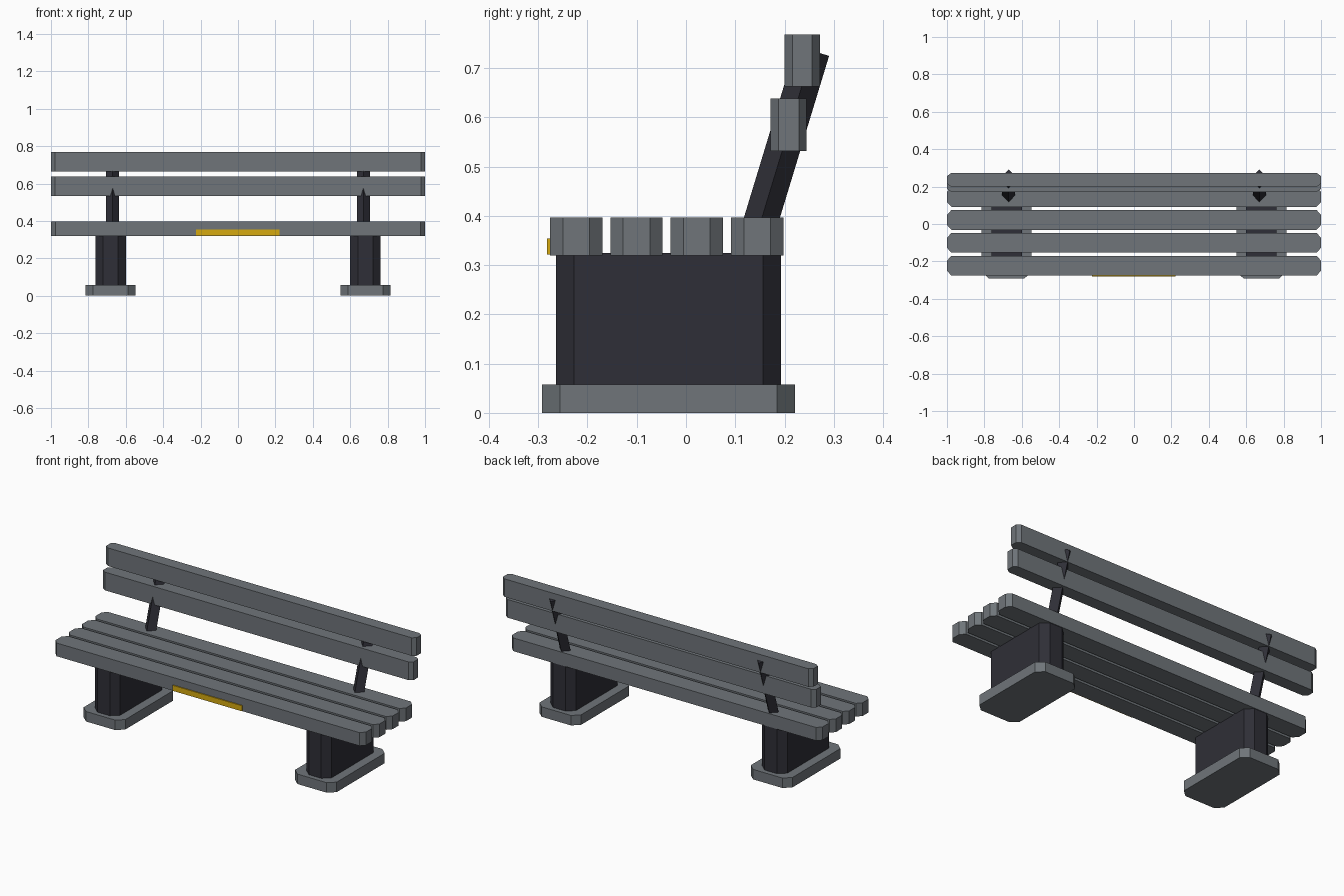
import bpy
import bmesh
from math import radians
from mathutils import Matrix, Vector

cube = bpy.data.objects.get("Cube")
if cube:
    bpy.data.objects.remove(cube, do_unlink=True)


def material(name, rgb):
    mat = bpy.data.materials.new(name)
    mat.use_nodes = True
    colour = (*rgb, 1)
    mat.diffuse_color = colour
    mat.node_tree.nodes["Principled BSDF"].inputs["Base Color"].default_value = colour
    return mat


grey = material("slate grey", (0.16, 0.178, 0.195))
dark = material("charcoal", (0.028, 0.028, 0.038))
yellow = material("golden yellow", (0.67, 0.4, 0.005))


def add_object(name, bm, mat):
    bmesh.ops.recalc_face_normals(bm, faces=bm.faces)
    mesh = bpy.data.meshes.new(name)
    bm.to_mesh(mesh)
    bm.free()
    mesh.materials.append(mat)
    obj = bpy.data.objects.new(name, mesh)
    bpy.context.collection.objects.link(obj)
    return obj


def block(name, mat, x, y, z, cut=(0, 0)):
    """Upright block between (min, max) limits, vertical corners cut off."""
    bm = bmesh.new()
    cx, cy = cut
    if cx:
        outline = [(x[0] + cx, y[0]), (x[1] - cx, y[0]), (x[1], y[0] + cy), (x[1], y[1] - cy),
                   (x[1] - cx, y[1]), (x[0] + cx, y[1]), (x[0], y[1] - cy), (x[0], y[0] + cy)]
    else:
        outline = [(x[0], y[0]), (x[1], y[0]), (x[1], y[1]), (x[0], y[1])]
    base = bm.faces.new([bm.verts.new((px, py, z[0])) for px, py in outline])
    top = bmesh.ops.extrude_face_region(bm, geom=[base], use_keep_orig=True)
    moved = [g for g in top["geom"] if isinstance(g, bmesh.types.BMVert)]
    bmesh.ops.translate(bm, verts=moved, vec=(0, 0, z[1] - z[0]))
    return add_object(name, bm, mat)


# Seat planks
for i in range(4):
    front = -0.276 + i * 0.1225
    block(f"seat_plank_{i + 1}", grey, (-1, 1), (front, front + 0.106), (0.32, 0.397), (0.024, 0.026))

# Backrest planks
block("lower_back_plank", grey, (-1, 1), (0.172, 0.245), (0.532, 0.638), (0.022, 0.016))
block("upper_back_plank", grey, (-1, 1), (0.2, 0.272), (0.663, 0.768), (0.022, 0.016))

# Pedestals, feet and leaning square posts set corner-forward
for side, s in (("left", 1), ("right", -1)):
    c = s * 0.681
    block(f"{side}_foot", grey, (c - 0.134, c + 0.134), (-0.292, 0.221), (0, 0.058), (0.04, 0.036))
    block(f"{side}_pedestal", dark, (c - 0.081, c + 0.081), (-0.264, 0.193), (0.02, 0.325), (0.041, 0.037))

    bm = bmesh.new()
    low, high = Vector((s * 0.67, 0.137, 0.34)), Vector((s * 0.67, 0.257, 0.735))
    axis = high - low
    turn = axis.to_track_quat("Z", "Y").to_matrix().to_4x4()
    bmesh.ops.create_cone(bm, cap_ends=True, segments=4, radius1=0.035, radius2=0.035, depth=axis.length,
                          matrix=Matrix.Translation((low + high) / 2) @ turn)
    # Keep one corner facing forward whatever the primitive's start angle
    middle = (low + high) / 2
    if max(v.co.x for v in bm.verts) - middle.x < 0.03:
        bmesh.ops.rotate(bm, verts=bm.verts, cent=middle,
                         matrix=Matrix.Rotation(radians(45), 3, axis.normalized()))
    add_object(f"{side}_back_post", bm, dark)

# Yellow plate on the front edge of the seat
block("front_plate", yellow, (-0.224, 0.222), (-0.282, -0.274), (0.322, 0.354))
